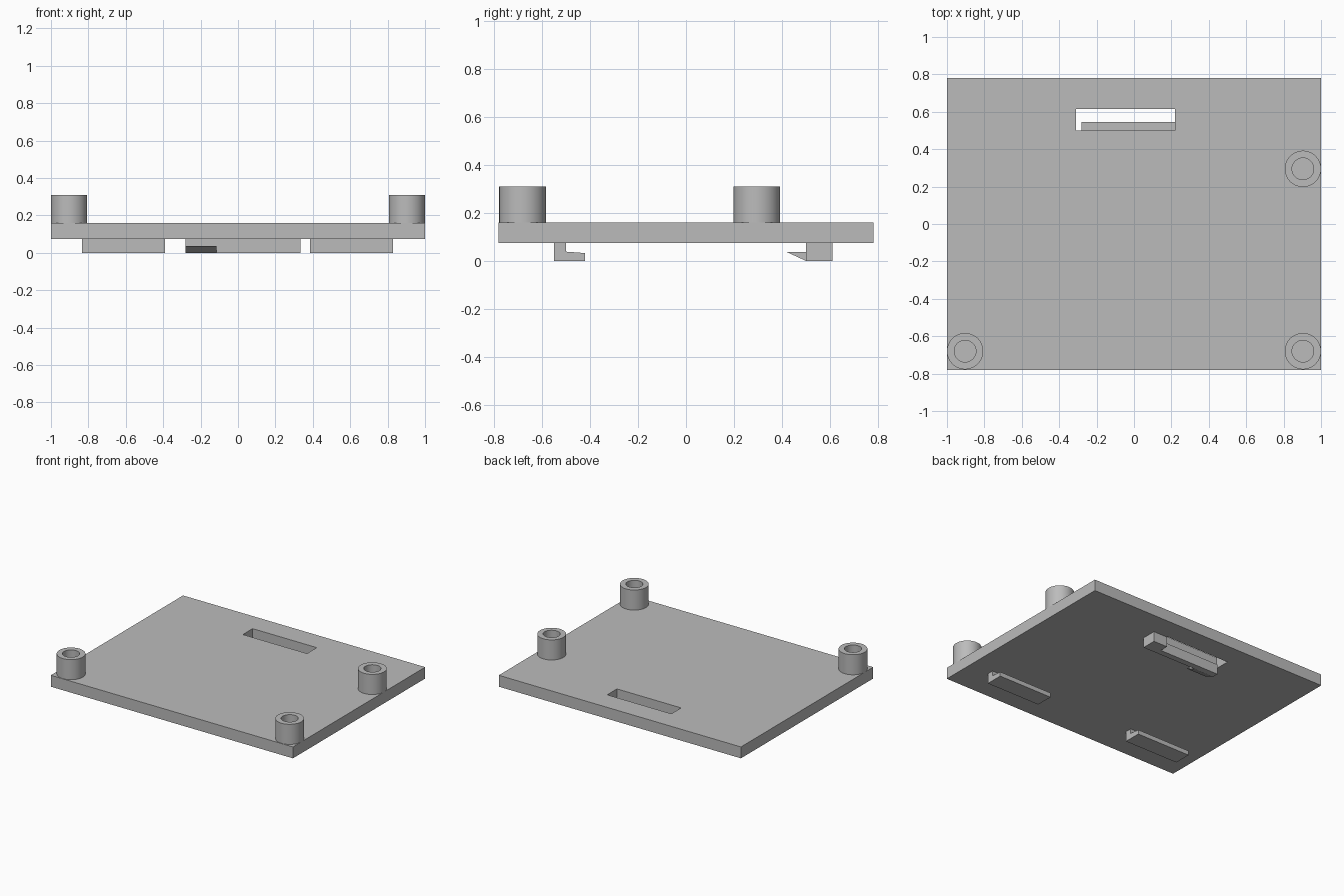
import bpy, bmesh, math

cube = bpy.data.objects.get("Cube")
if cube:
    bpy.data.objects.remove(cube, do_unlink=True)

grey = bpy.data.materials.new("plain_grey")
grey.use_nodes = True
colour = (0.5, 0.5, 0.5, 1)
grey.diffuse_color = colour
grey.node_tree.nodes["Principled BSDF"].inputs["Base Color"].default_value = colour

PLATE_BOTTOM, PLATE_TOP, POST_TOP = 0.075, 0.16, 0.31


def finish(name, bm):
    bmesh.ops.recalc_face_normals(bm, faces=bm.faces)
    mesh = bpy.data.meshes.new(name)
    bm.to_mesh(mesh)
    bm.free()
    mesh.materials.append(grey)
    obj = bpy.data.objects.new(name, mesh)
    bpy.context.collection.objects.link(obj)
    return obj


def prism(name, outline, offset, axis):
    """Extrude a closed outline of 3D points by offset along an axis."""
    bm = bmesh.new()
    face = bm.faces.new([bm.verts.new(p) for p in outline])
    out = bmesh.ops.extrude_face_region(bm, geom=[face])
    shift = [0, 0, 0]
    shift[axis] = offset
    bmesh.ops.translate(bm, vec=shift,
                        verts=[g for g in out["geom"] if isinstance(g, bmesh.types.BMVert)])
    return finish(name, bm)


def plan(name, points, z0, z1):
    return prism(name, [(x, y, z0) for x, y in points], z1 - z0, 2)


def section(name, points, x0, x1):
    return prism(name, [(x0, y, z) for y, z in points], x1 - x0, 0)


def rect(x0, x1, y0, y1):
    return [(x0, y0), (x1, y0), (x1, y1), (x0, y1)]


def activate(obj):
    bpy.ops.object.select_all(action="DESELECT")
    obj.select_set(True)
    bpy.context.view_layer.objects.active = obj


# Base plate with a rectangular slot near the back
plate = plan("base_plate", rect(-1, 1, -0.78, 0.78), PLATE_BOTTOM, PLATE_TOP)
cutter = plan("slot_cutter", rect(-0.31, 0.22, 0.5, 0.615), 0.05, 0.2)
cutter.hide_render = True
cut = plate.modifiers.new("slot", "BOOLEAN")
cut.operation = "DIFFERENCE"
cut.solver = "EXACT"
cut.object = cutter
activate(plate)
bpy.ops.object.modifier_apply(modifier=cut.name)
bpy.data.objects.remove(cutter, do_unlink=True)


# Hollow standoff posts, turned from a rectangular profile
def standoff(name, x, y, outer=0.097, inner=0.058):
    bm = bmesh.new()
    base = PLATE_TOP - 0.005
    profile = [(inner, base), (inner, POST_TOP), (outer, POST_TOP), (outer, base)]
    verts = [bm.verts.new((r, 0, z)) for r, z in profile]
    edges = [bm.edges.new((verts[i - 1], verts[i])) for i in range(4)]
    bmesh.ops.spin(bm, geom=verts + edges, cent=(0, 0, 0), axis=(0, 0, 1),
                   angle=math.tau, steps=64, use_merge=True)
    bmesh.ops.remove_doubles(bm, verts=bm.verts, dist=0.0001)
    post = finish(name, bm)
    post.location = (x, y, 0)
    activate(post)
    bpy.ops.object.shade_smooth_by_angle(angle=math.radians(35))


standoff("front_right_post", -0.903, -0.68)
standoff("front_left_post", 0.903, -0.68)
standoff("back_left_post", 0.903, 0.295)

# L-shaped hooks under the front
hook = [(-0.55, 0), (-0.42, 0), (-0.42, 0.033), (-0.5, 0.039),
        (-0.5, PLATE_BOTTOM), (-0.55, PLATE_BOTTOM)]
section("right_hook", hook, -0.835, -0.39)
section("left_hook", hook, 0.385, 0.83)

# Spring clip under the slot: anchor block with a thin arm, and a catch at its tip
plan("clip_arm", [(-0.28, 0.5), (0.335, 0.5), (0.335, 0.61),
                  (0.22, 0.61), (0.22, 0.545), (-0.28, 0.545)], 0, PLATE_BOTTOM)
section("clip_catch", [(0.5, 0), (0.5, 0.037), (0.42, 0.037)], -0.28, -0.115)
